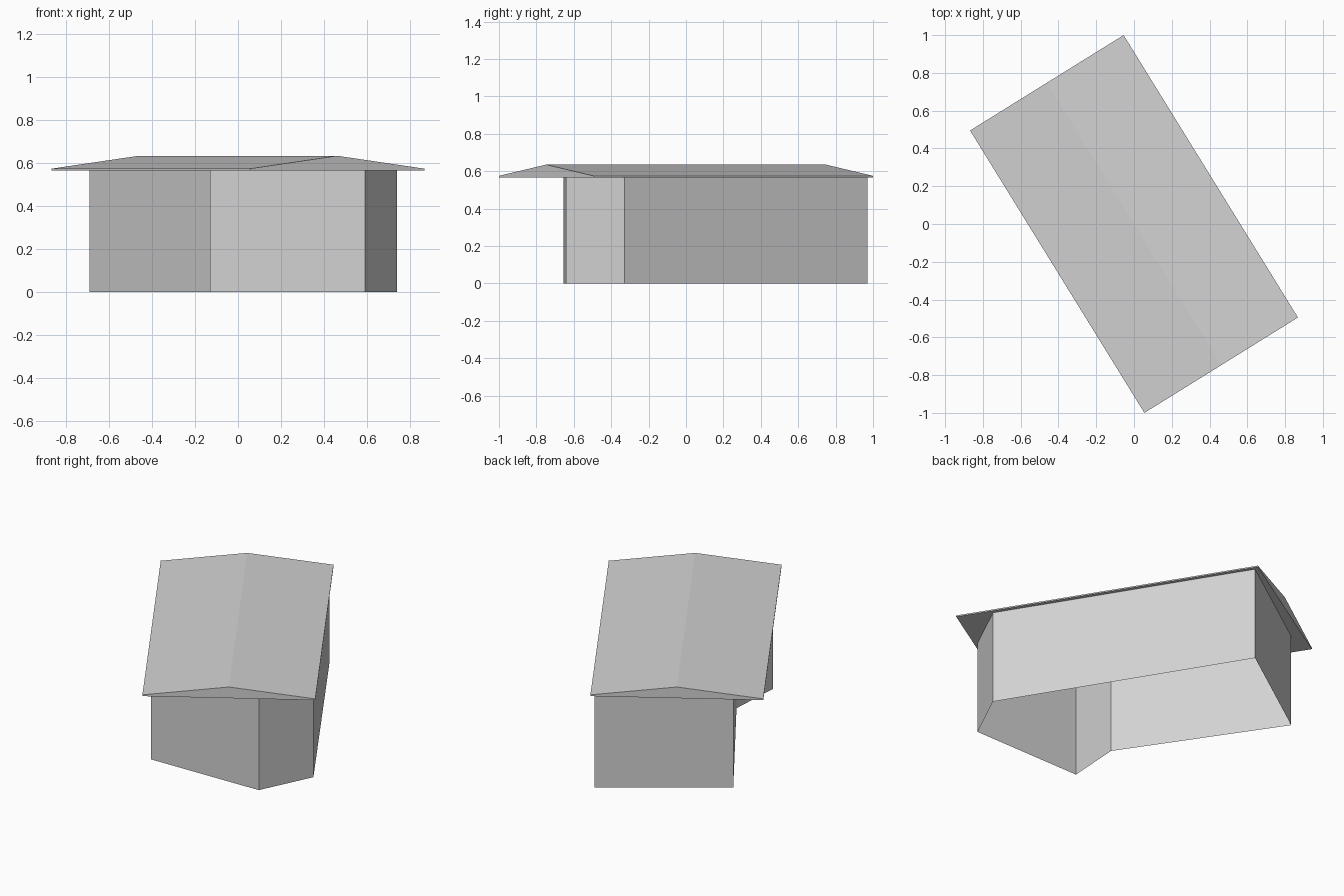
import bpy, bmesh

cube = bpy.data.objects.get("Cube")
if cube:
    bpy.data.objects.remove(cube, do_unlink=True)

grey = bpy.data.materials.new("plain grey")
grey.use_nodes = True
grey.diffuse_color = (0.65, 0.65, 0.65, 1)
grey.node_tree.nodes["Principled BSDF"].inputs["Base Color"].default_value = grey.diffuse_color

EAVE, FASCIA, RIDGE = 0.567, 0.575, 0.635


def finish(name, bm):
    bmesh.ops.recalc_face_normals(bm, faces=bm.faces)
    mesh = bpy.data.meshes.new(name)
    bm.to_mesh(mesh)
    bm.free()
    mesh.materials.append(grey)
    obj = bpy.data.objects.new(name, mesh)
    bpy.context.collection.objects.link(obj)
    return obj


# Walls: L-shaped plan pulled up as a thin shell, open underneath
plan = [(-0.13, -0.654), (0.59, -0.642), (0.74, -0.33),
        (-0.06, 0.97), (-0.69, 0.53), (-0.11, -0.33)]
bm = bmesh.new()
low = [bm.verts.new((x, y, 0)) for x, y in plan]
high = [bm.verts.new((x, y, EAVE)) for x, y in plan]
for i in range(len(plan)):
    j = (i + 1) % len(plan)
    bm.faces.new((low[i], low[j], high[j], high[i]))
finish("walls", bm)

# Roof: shallow gable profile swept from the front end to the rear end
left, right = (0.055, -1.0), (0.868, -0.495)
middle = ((left[0] + right[0]) / 2, (left[1] + right[1]) / 2)
profile = [(left, EAVE), (right, EAVE), (right, FASCIA), (middle, RIDGE), (left, FASCIA)]
sweep = (-0.923, 1.495, 0)
bm = bmesh.new()
gable = bm.faces.new([bm.verts.new((p[0], p[1], z)) for p, z in profile])
swept = bmesh.ops.extrude_face_region(bm, geom=[gable], use_keep_orig=True)
bmesh.ops.translate(bm, vec=sweep,
                    verts=[g for g in swept["geom"] if isinstance(g, bmesh.types.BMVert)])
finish("roof", bm)
